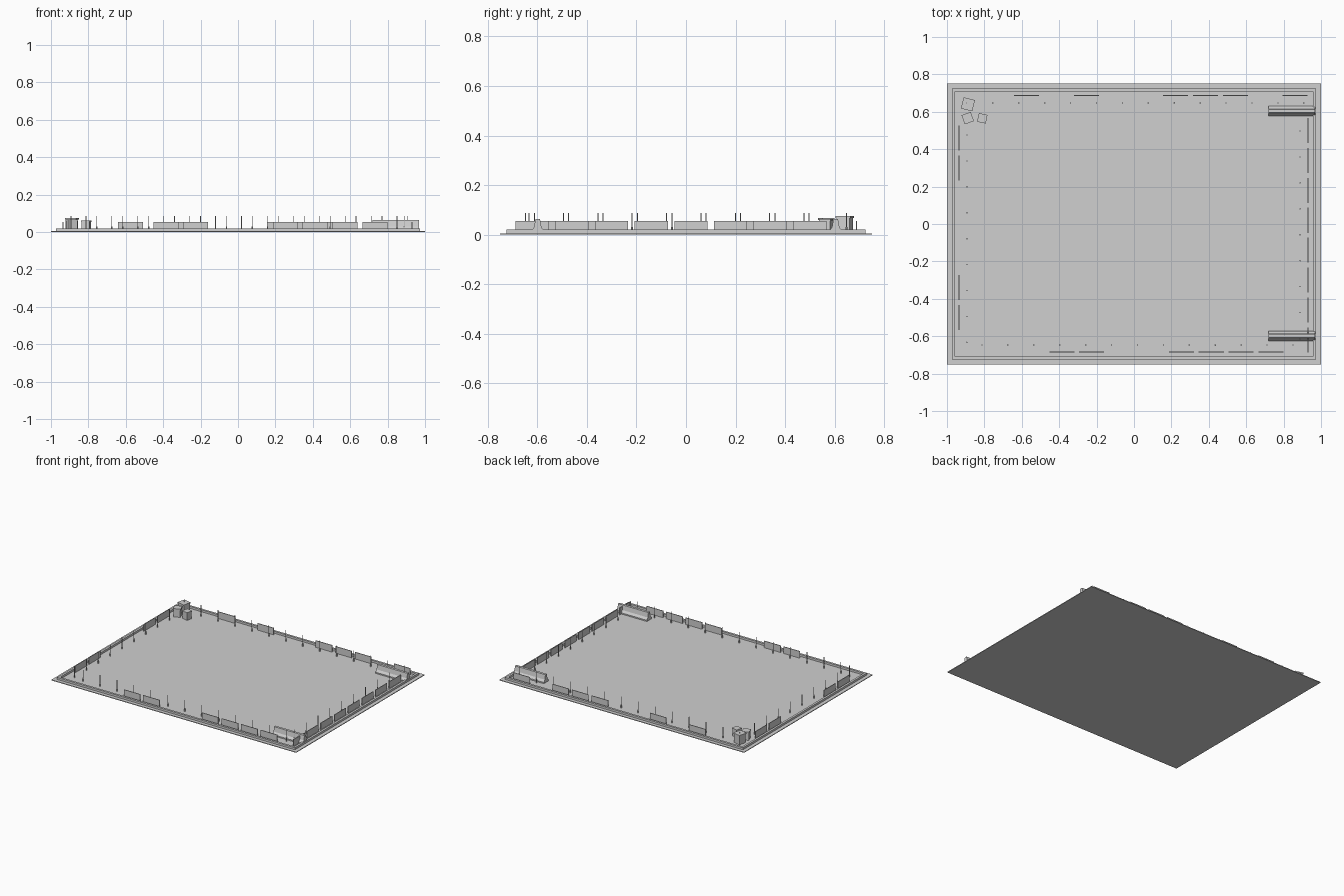
import bpy, bmesh, math
from mathutils import Matrix, Vector

if "Cube" in bpy.data.objects:
    bpy.data.objects.remove(bpy.data.objects["Cube"])

grey = bpy.data.materials.new("plain_grey")
grey.diffuse_color = (0.63, 0.63, 0.63, 1)
grey.use_nodes = True
grey.node_tree.nodes["Principled BSDF"].inputs["Base Color"].default_value = grey.diffuse_color


def finish(name, bm):
    bmesh.ops.recalc_face_normals(bm, faces=bm.faces)
    me = bpy.data.meshes.new(name)
    bm.to_mesh(me)
    bm.free()
    me.materials.append(grey)
    ob = bpy.data.objects.new(name, me)
    bpy.context.collection.objects.link(ob)
    return ob


def add_box(bm, x, y, z0, z1, sx, sy, turn=0):
    m = (Matrix.Translation((x, y, (z0 + z1) / 2)) @ Matrix.Rotation(math.radians(turn), 4, 'Z')
         @ Matrix.Diagonal((sx, sy, z1 - z0, 1)))
    bmesh.ops.create_cube(bm, size=1, matrix=m)


def add_post(bm, x, y, z0, z1, r):
    bmesh.ops.create_cone(bm, cap_ends=True, segments=6, radius1=r, radius2=r, depth=z1 - z0,
                          matrix=Matrix.Translation((x, y, (z0 + z1) / 2)))


G = 0.005  # ground level

# ground slab
bm = bmesh.new()
add_box(bm, 0, 0, 0, G, 2, 1.5)
finish("ground_slab", bm)

# raised kerb frame
bm = bmesh.new()
rings = []
for hx, hy in ((0.972, 0.724), (0.956, 0.708)):
    for z in (G, 0.02):
        rings.append([bm.verts.new((sx * hx, sy * hy, z))
                      for sx, sy in ((-1, -1), (1, -1), (1, 1), (-1, 1))])
ob_, ot, ib, it = rings
for a, b in ((ob_, ot), (ot, it), (it, ib), (ib, ob_)):
    for i in range(4):
        j = (i + 1) % 4
        bm.faces.new((a[i], a[j], b[j], b[i]))
finish("kerb", bm)

# low fence panels along the four sides, on a 0.16 pitch
W, T, TOP = 0.134, 0.005, 0.055
bm = bmesh.new()
for x in (-0.575, -0.255, 0.222, 0.382, 0.542, 0.86):
    add_box(bm, x, 0.688, G, TOP, W, T)
for x in (-0.385, -0.227, 0.253, 0.413, 0.573, 0.732):
    add_box(bm, x, -0.685, G, TOP, W, T)
for y in (0.46, 0.30, -0.34, -0.50):
    add_box(bm, -0.935, y, G, TOP, T, W)
for i in range(8):
    add_box(bm, 0.931, 0.5 - 0.16 * i, G, TOP, T, W)
finish("fence_panels", bm)

# rows of thin poles with a thicker foot
P = 0.1386
spots = [(-0.755 + P * i, 0.647) for i in range(-1, 13)]
spots += [(-0.813 + P * i, -0.647) for i in range(13)]
spots += [(-0.893, 0.476 - P * i) for i in range(9)]
spots += [(0.888, 0.497 - P * i) for i in range(9)]
bm = bmesh.new()
for x, y in spots:
    add_post(bm, x, y, G, 0.03, 0.004)
    add_post(bm, x, y, 0.03, 0.087, 0.002)
finish("poles", bm)

# flared road barriers near the right corners
half = [(0.027, G), (0.027, 0.014), (0.015, 0.03), (0.009, 0.064)]
profile = half + [(-y, z) for y, z in reversed(half)]
for side, yc in (("back", 0.604), ("front", -0.598)):
    bm = bmesh.new()
    face = bm.faces.new([bm.verts.new((0.72, yc + y, z)) for y, z in profile])
    ext = bmesh.ops.extrude_face_region(bm, geom=[face], use_keep_orig=True)
    bmesh.ops.translate(bm, vec=Vector((0.248, 0, 0)),
                        verts=[v for v in ext["geom"] if isinstance(v, bmesh.types.BMVert)])
    finish("barrier_" + side, bm)

# three lidded crates in the back left corner
for i, (x, y, s, h, turn) in enumerate(((-0.888, 0.640, 0.062, 0.076, -14),
                                        (-0.889, 0.566, 0.052, 0.067, 20),
                                        (-0.811, 0.565, 0.047, 0.063, -12))):
    bm = bmesh.new()
    add_box(bm, x, y, G, h - 0.008, s * 0.9, s * 0.9, turn)
    add_box(bm, x, y, h - 0.008, h, s, s, turn)
    finish("crate_%d" % (i + 1), bm)
